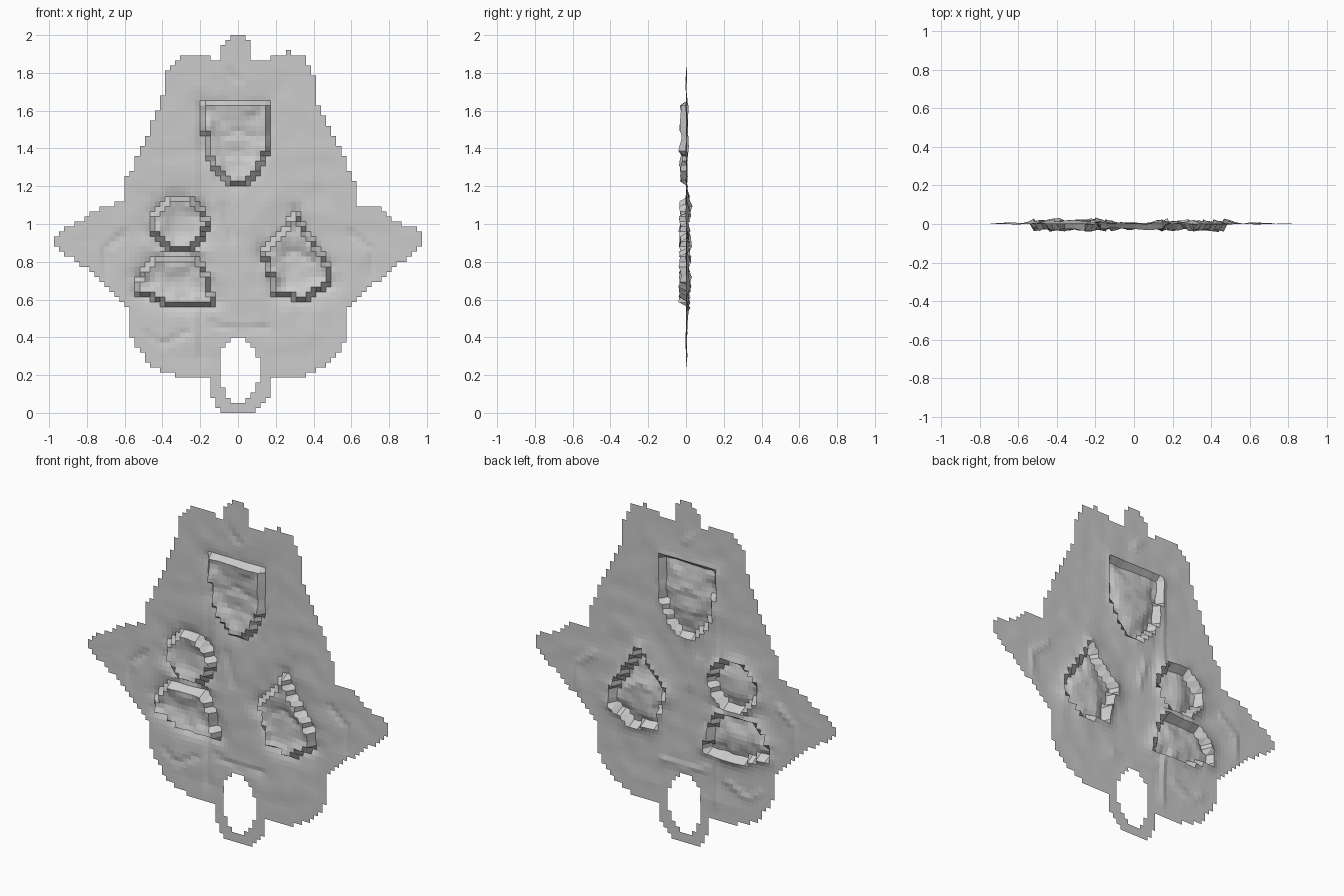
import bpy, bmesh, math
from mathutils import Vector, noise

if "Cube" in bpy.data.objects:
    bpy.data.objects.remove(bpy.data.objects["Cube"])

STEP = 2 / 75

# Outline of the thin plaque (x, z), clockwise from the top knob
outline = [(.03, 2.01), (.08, 1.94), (.08, 1.86), (.15, 1.86), (.18, 1.9), (.27, 1.91), (.35, 1.88),
           (.4, 1.8), (.42, 1.65), (.5, 1.47), (.57, 1.33), (.62, 1.2), (.62, 1.11), (.75, 1.08),
           (.88, .98), (.95, .98), (.975, .9), (.93, .84), (.83, .78), (.73, .69), (.58, .54),
           (.58, .4), (.54, .33), (.45, .24), (.37, .2), (.17, .2), (.17, .1), (.1, .02), (.05, -.01),
           (-.05, -.01), (-.1, .02), (-.155, .1), (-.155, .2), (-.32, .2), (-.43, .23), (-.5, .3),
           (-.56, .4), (-.57, .55), (-.7, .67), (-.82, .78), (-.94, .85), (-.975, .91), (-.92, .98),
           (-.83, 1.01), (-.72, 1.1), (-.61, 1.11), (-.61, 1.2), (-.56, 1.29), (-.5, 1.43),
           (-.42, 1.63), (-.385, 1.7), (-.38, 1.82), (-.29, 1.9), (-.16, 1.9), (-.15, 1.86),
           (-.08, 1.86), (-.08, 1.94), (-.03, 2.01)]


def oval(cx, cz, rx, rz, n=16):
    return [(cx + rx * math.cos(2 * math.pi * i / n), cz + rz * math.sin(2 * math.pi * i / n))
            for i in range(n)]


# Raised lobes: outline, height in front, depth of the groove around
lobes = [
    ([(-.18, 1.63), (.15, 1.64), (.16, 1.42), (.1, 1.26), (0, 1.2), (-.09, 1.25), (-.17, 1.4)], .036, .014),
    (oval(-.31, 1.0, .14, .14), .042, .034),
    ([(-.45, .81), (-.22, .82), (-.16, .7), (-.14, .58), (-.35, .57), (-.52, .64), (-.52, .72)], .042, .034),
    ([(.13, .86), (.25, .96), (.3, 1.07), (.38, .92), (.48, .78), (.48, .68), (.34, .6), (.2, .64)], .042, .03),
]

# Faint engraved creases
creases = [[(-.19, .22), (-.2, .55)], [(-.19, 1.1), (-.19, 1.62)], [(-.14, .47), (0, .44), (.15, .45)],
           [(-.48, .42), (-.4, .36), (-.27, .43)], [(-.09, 1.86), (0, 1.76)],
           [(.6, .95), (.7, .87), (.7, .72)], [(-.6, .95), (-.7, .87), (-.7, .72)],
           [(-.1, 1.45), (0, 1.49), (.1, 1.45)], [(-.07, 1.35), (0, 1.38), (.07, 1.35)],
           [(.2, .8), (.3, .86), (.4, .8)], [(-.08, 1.1), (-.03, .92)]]


def inside(x, z, poly):
    hit = False
    for (ax, az), (bx, bz) in zip(poly, poly[1:] + poly[:1]):
        if (az > z) != (bz > z) and x < (bx - ax) * (z - az) / (bz - az) + ax:
            hit = not hit
    return hit


def distance(x, z, pts, closed=True):
    p, best = Vector((x, z)), 9
    for a, b in zip(pts, pts[1:] + (pts[:1] if closed else [])):
        a, b = Vector(a), Vector(b)
        t = max(0, min(1, (p - a).dot(b - a) / (b - a).length_squared))
        best = min(best, (p - a.lerp(b, t)).length)
    return best


def relief(x, z):
    edge = min(1, distance(x, z, outline) / .1) * min(1, max(0, (z - .2) / .1))
    y = .004 * noise.noise(Vector((x * 9, 0, z * 9)))
    within = False
    groove = 0
    for poly, high, deep in lobes:
        d = distance(x, z, poly)
        rough = .8 + .5 * noise.noise(Vector((x * 14, 3, z * 14)))
        if inside(x, z, poly):
            within = True
            y -= high * rough * (.25 + .75 * math.exp(-(d / .06) ** 2))
        else:
            groove = max(groove, deep * rough * math.exp(-d / .035))
    if not within:
        y += groove
    for line in creases:
        y += .007 * math.exp(-(distance(x, z, line, False) / .018) ** 2)
    return max(-.047, min(.047, y * edge))


# Stepped-edge sheet with the hanging loop hole left open
hole = oval(.005, .23, .11, .175)
bm = bmesh.new()
grid = {}


def vert(i, k):
    if (i, k) not in grid:
        x, z = (i - .5) * STEP, k * STEP
        grid[i, k] = bm.verts.new((x, relief(x, z), z))
    return grid[i, k]


for i in range(-37, 38):
    for k in range(75):
        cx, cz = i * STEP, (k + .5) * STEP
        if inside(cx, cz, outline) and not inside(cx, cz, hole):
            bm.faces.new([vert(i, k), vert(i + 1, k), vert(i + 1, k + 1), vert(i, k + 1)])

mesh = bpy.data.meshes.new("relief_plaque")
bm.to_mesh(mesh)
bm.free()
bpy.context.collection.objects.link(bpy.data.objects.new("relief_plaque", mesh))
